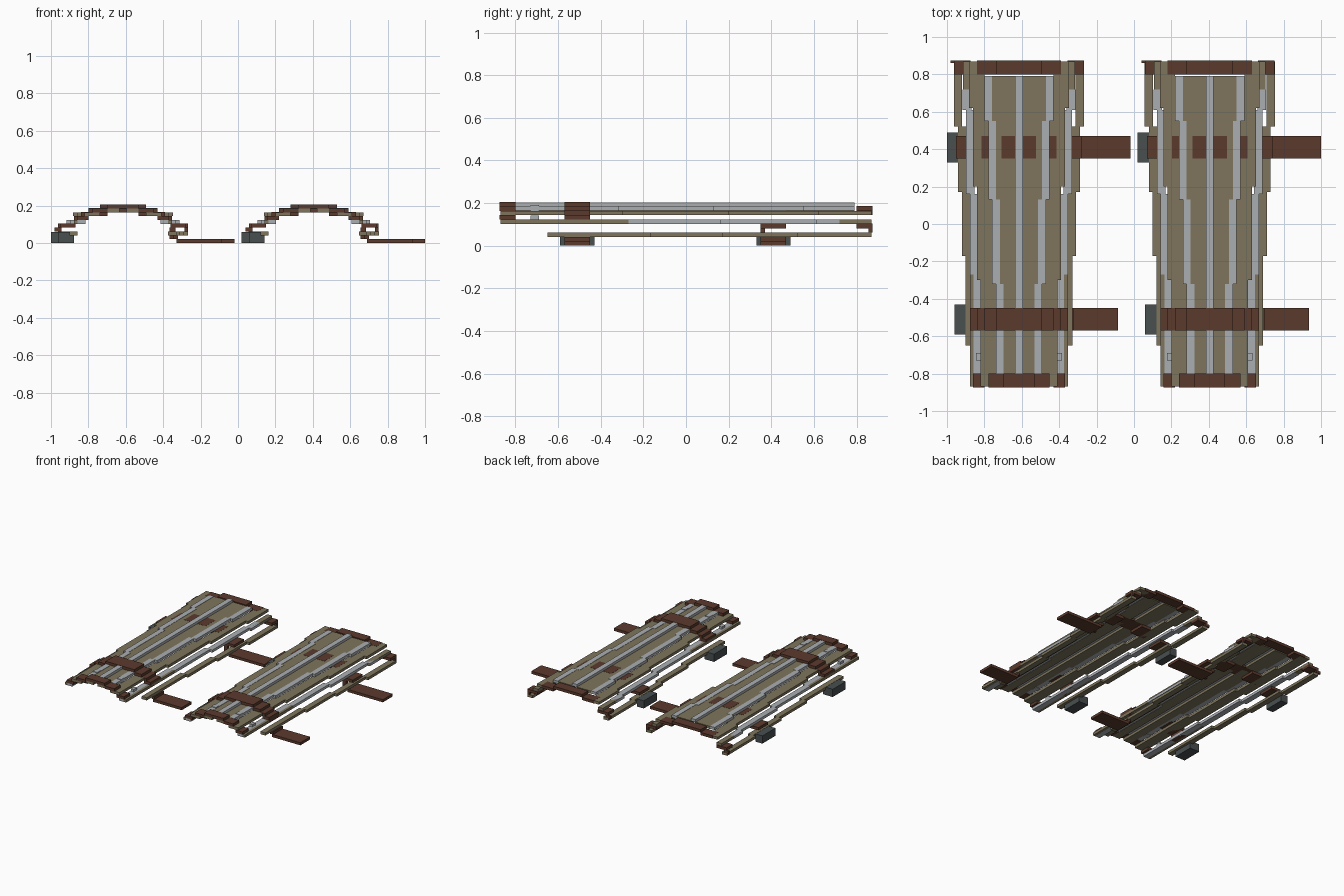
import bpy, bmesh
from mathutils import Matrix, Vector

if "Cube" in bpy.data.objects:
    bpy.data.objects.remove(bpy.data.objects["Cube"])

V = 0.0205                      # step size of the blocky grid


def material(name, rgb):
    m = bpy.data.materials.new(name)
    m.diffuse_color = (*rgb, 1)
    m.use_nodes = True
    m.node_tree.nodes["Principled BSDF"].inputs["Base Color"].default_value = m.diffuse_color
    return m


TAN = material("tan_leather", (0.21, 0.178, 0.108))
STEEL = material("pale_steel", (0.41, 0.43, 0.45))
BROWN = material("brown_leather", (0.104, 0.042, 0.026))
DARK = material("dark_iron", (0.065, 0.077, 0.08))


def make(name, mat, boxes, cx):
    """One object from boxes (x0, x1, y0, y1, z0, z1)."""
    bm = bmesh.new()
    for x0, x1, y0, y1, z0, z1 in boxes:
        mid = Vector(((x0 + x1) / 2 + cx, (y0 + y1) / 2, (z0 + z1) / 2))
        size = Matrix.Diagonal((abs(x1 - x0), y1 - y0, z1 - z0, 1))
        bmesh.ops.create_cube(bm, size=1, matrix=Matrix.Translation(mid) @ size)
    me = bpy.data.meshes.new(name)
    bm.to_mesh(me)
    bm.free()
    me.materials.append(mat)
    bpy.context.collection.objects.link(bpy.data.objects.new(name, me))


def mirror(boxes):
    return boxes + [(-b[1], -b[0], *b[2:]) for b in boxes]


def strip(level, ys, inner, outer):
    """Long strip whose inner and outer edges step outwards at each y."""
    return mirror([(i * V, o * V, y0, y1, level * V, (level + 1) * V)
                   for y0, y1, i, o in zip(ys, ys[1:], inner, outer)])


def strap(y0, y1, steps):
    """Arched cross strap, steps are (u0, u1, low level, high level)."""
    return mirror([(a * V, b * V, y0, y1, lo * V, hi * V + 0.001)
                   for a, b, lo, hi in steps])


def guard(cx, tag):
    # long strips following the arch
    make("centre_rib" + tag, STEEL,
         [(-V, V, -0.8, 0.79, 9 * V - 0.002, 10 * V - 0.001)], cx)
    ys = [-0.87, -0.32, 0.13, 0.55, 0.79]
    make("inner_planks" + tag, TAN,
         strip(8, ys, [0.9] * 4, [4, 5, 6, 7]), cx)
    make("inner_ribs" + tag, STEEL,
         strip(8.1, [-0.8] + ys[1:], [4, 5, 6, 7], [6, 7, 8, 9]), cx)
    make("middle_planks" + tag, TAN,
         strip(7, [-0.87, -0.3, 0.2, 0.62, 0.87],
               [6, 7, 8, 9], [10, 11, 12, 13]), cx)
    make("outer_ribs" + tag, STEEL,
         strip(5, [-0.87, -0.27, 0.16, 0.61, 0.72],
               [9.8, 10.6, 11.6, 12.4], [11.8, 12.8, 13.8, 14.7]), cx)
    make("outer_planks" + tag, TAN,
         strip(5, [-0.87, -0.65, -0.27], [11.8, 11.8], [12.8, 12.8])
         + strip(5, [0.61, 0.87], [12.6], [14.6]), cx)
    make("edge_planks" + tag, TAN,
         strip(2, [-0.65, -0.17, 0.17, 0.52, 0.87],
               [11.8, 12.8, 13.8, 14.8], [13.9, 14.9, 15.9, 17]), cx)

    # small studs near the narrow end
    make("studs" + tag, STEEL, mirror(
        [(4.1 * V, 6 * V, -0.73, -0.69, 8 * V, 9.3 * V),
         (10 * V, 11.2 * V, -0.73, -0.69, 6 * V, 6.9 * V)]), cx)

    # cross straps
    make("front_end_strap" + tag, BROWN,
         strap(-0.875, -0.8, [(0, 4, 9, 10), (4, 8, 8, 9), (9, 12, 6, 7)]), cx)
    make("front_strap" + tag, BROWN,
         strap(-0.57, -0.45, [(0, 6, 9, 10), (5, 9, 8, 9), (8, 11, 7, 8),
                              (10, 12.8, 5, 7)]), cx)
    make("back_strap" + tag, BROWN,
         strap(0.35, 0.47, [(0, 4.5, 8, 9), (4, 9.8, 7, 8),
                            (12.4, 16.4, 4, 5)]), cx)
    make("back_end_strap" + tag, BROWN,
         strap(0.8, 0.875, [(0, 6, 8, 9), (6, 11, 7, 8), (12.6, 16.9, 4, 5)])
         + strap(0.857, 0.875, [(16, 16.9, 3, 4)])
         + [(-0.365, -0.345, 0.86, 0.875, 3 * V, 4 * V)], cx)

    # loose strap ends lying flat, with a riser beside the edge
    make("front_strap_tail" + tag, BROWN,
         [(0.285, 0.53, -0.57, -0.45, 0, V),
          (0.27, 0.295, -0.57, -0.45, V, 2 * V)], cx)
    make("back_strap_tail" + tag, BROWN,
         [(0.29, 0.595, 0.35, 0.47, 0, V),
          (0.27, 0.295, 0.35, 0.47, V, 2 * V),
          (0.25, 0.28, 0.35, 0.37, V, 4 * V)], cx)

    # buckle blocks on the opposite side
    make("front_buckle" + tag, DARK, [(-0.345, -0.262, -0.59, -0.43, 0, 0.06)], cx)
    make("back_buckle" + tag, DARK, [(-0.385, -0.325, 0.33, 0.49, 0, 0.06)], cx)


guard(-0.615, "_left")
guard(0.405, "_right")
